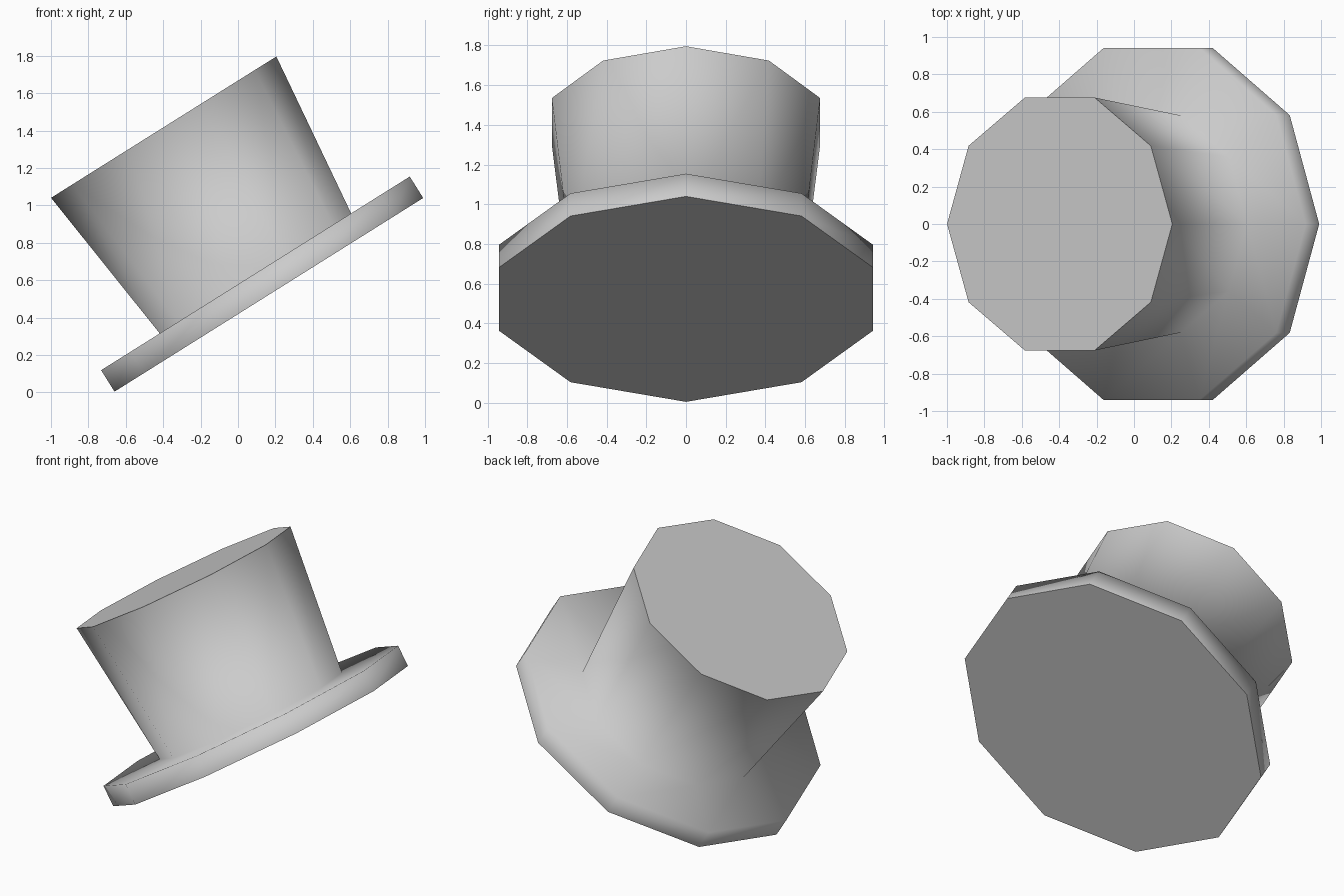
import bpy, bmesh, math
from mathutils import Matrix, Vector

cube = bpy.data.objects.get("Cube")
if cube:
    bpy.data.objects.remove(cube, do_unlink=True)

SIDES = 10
TILT = math.radians(32.1)

# One plain grey for the whole hat
grey = bpy.data.materials.new("plain_grey")
grey.use_nodes = True
colour = (0.6, 0.6, 0.6, 1)
grey.diffuse_color = colour
grey.node_tree.nodes["Principled BSDF"].inputs["Base Color"].default_value = colour

# Profile from brim underside to crown top: radius along x, radius along y, height
profile = [(0.974, 0.99, 0), (0.974, 0.99, 0.135),
           (0.604, 0.61, 0.135), (0.711, 0.711, 1.058)]

bm = bmesh.new()
rings = []
for rx, ry, z in profile:
    angles = [math.tau * i / SIDES for i in range(SIDES)]
    rings.append([bm.verts.new((rx * math.cos(a), ry * math.sin(a), z)) for a in angles])

# Smooth walls: brim edge, brim top and flared crown
for low, high in zip(rings, rings[1:]):
    for i in range(SIDES):
        j = (i + 1) % SIDES
        bm.faces.new((low[i], low[j], high[j], high[i])).smooth = True

# Flat crown top and brim underside with crisp rims
for cap in (bm.faces.new(rings[-1]), bm.faces.new(rings[0][::-1])):
    cap.smooth = False
    for edge in cap.edges:
        edge.smooth = False

# Tip the hat over to one side
bm.transform(Matrix.Translation(Vector((0.165, 0, 0.522))) @ Matrix.Rotation(-TILT, 4, "Y"))
bm.normal_update()

mesh = bpy.data.meshes.new("top_hat")
bm.to_mesh(mesh)
bm.free()
mesh.materials.append(grey)
bpy.context.collection.objects.link(bpy.data.objects.new("top_hat", mesh))
